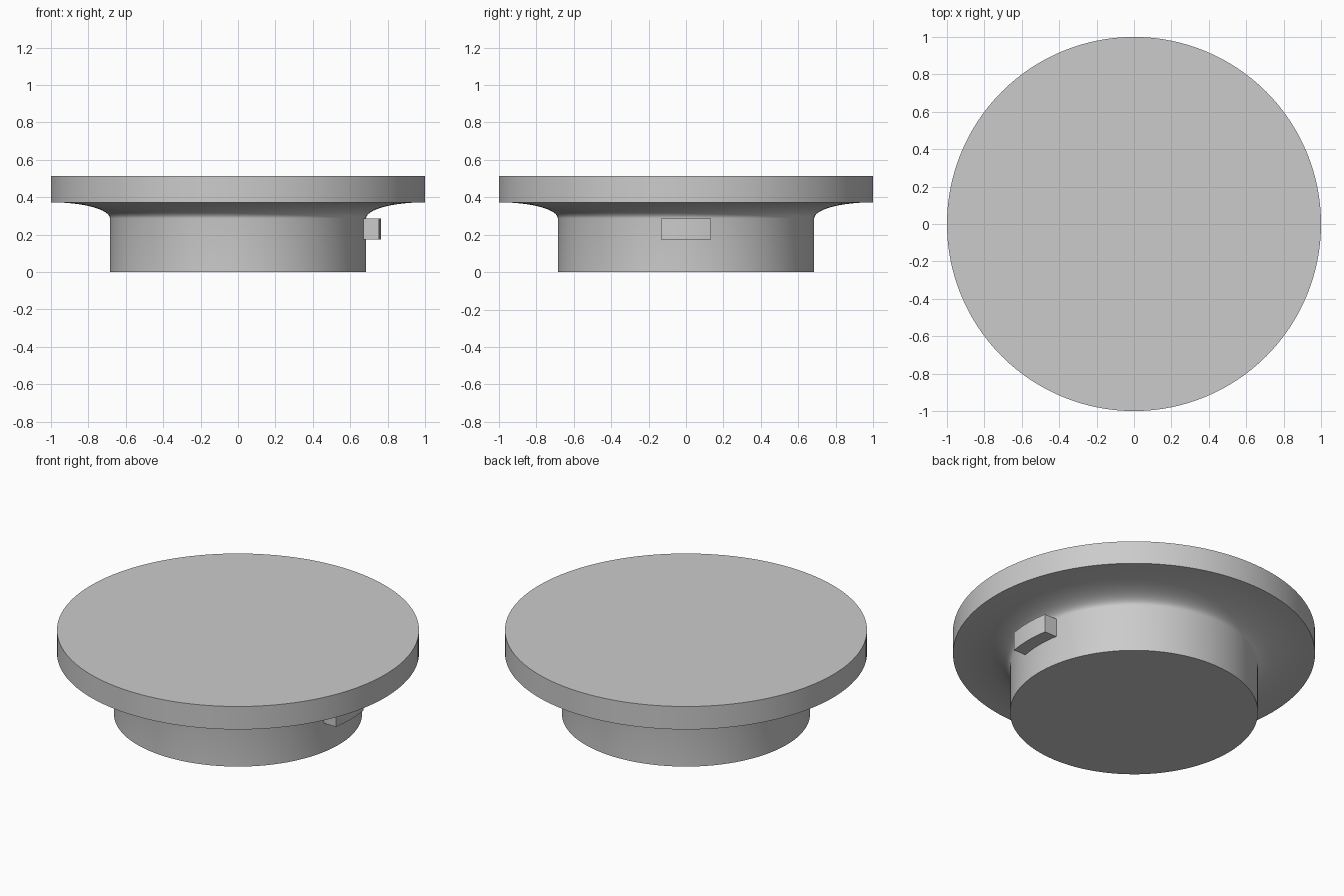
import bpy, bmesh
from math import sin, cos, pi, asin

cube = bpy.data.objects.get("Cube")
if cube:
    bpy.data.objects.remove(cube, do_unlink=True)

grey = bpy.data.materials.new("plain grey")
grey.use_nodes = True
colour = (0.6, 0.6, 0.6, 1)
grey.diffuse_color = colour
grey.node_tree.nodes["Principled BSDF"].inputs["Base Color"].default_value = colour

SEGMENTS = 128
PLUG_R, PLUG_TOP = 0.685, 0.287
RIM_R, RIM_BOTTOM, RIM_TOP = 1.0, 0.373, 0.513


def finish(bm, name):
    bmesh.ops.recalc_face_normals(bm, faces=bm.faces)
    mesh = bpy.data.meshes.new(name)
    bm.to_mesh(mesh)
    bm.free()
    mesh.materials.append(grey)
    obj = bpy.data.objects.new(name, mesh)
    bpy.context.collection.objects.link(obj)
    bpy.ops.object.select_all(action="DESELECT")
    obj.select_set(True)
    bpy.context.view_layer.objects.active = obj
    bpy.ops.object.shade_smooth_by_angle(angle=pi / 6)
    return obj


# Cap: plug, elliptical flare and flat disc as one turned profile
steps = 16
flare = []
for i in range(steps + 1):
    a = pi / 2 * i / steps
    flare.append((RIM_R - (RIM_R - PLUG_R) * cos(a),
                  PLUG_TOP + (RIM_BOTTOM - PLUG_TOP) * sin(a)))
profile = [(PLUG_R, 0)] + flare + [(RIM_R, RIM_TOP)]

bm = bmesh.new()
rings = [[bm.verts.new((r * cos(2 * pi * k / SEGMENTS), r * sin(2 * pi * k / SEGMENTS), z))
          for k in range(SEGMENTS)] for r, z in profile]
for low, high in zip(rings, rings[1:]):
    for k in range(SEGMENTS):
        n = (k + 1) % SEGMENTS
        bm.faces.new((low[k], low[n], high[n], high[k]))
bm.faces.new(rings[0])
bm.faces.new(rings[-1])
finish(bm, "cap")

# Locking tab: straight ends, outer face curved around the plug axis
TAB_R, TAB_HALF, TAB_BOTTOM = 0.765, 0.133, 0.175
half_angle = asin(TAB_HALF / TAB_R)
arc = [half_angle * (i / 6 - 1) for i in range(13)]
outline = [(TAB_R * cos(a), TAB_R * sin(a)) for a in arc]
outline += [(0.66, TAB_HALF), (0.66, -TAB_HALF)]

bm = bmesh.new()
base = bm.faces.new([bm.verts.new((x, y, TAB_BOTTOM)) for x, y in outline])
top = bmesh.ops.extrude_face_region(bm, geom=[base])["geom"]
bmesh.ops.translate(bm, vec=(0, 0, PLUG_TOP - TAB_BOTTOM),
                    verts=[v for v in top if isinstance(v, bmesh.types.BMVert)])
finish(bm, "locking_tab")
